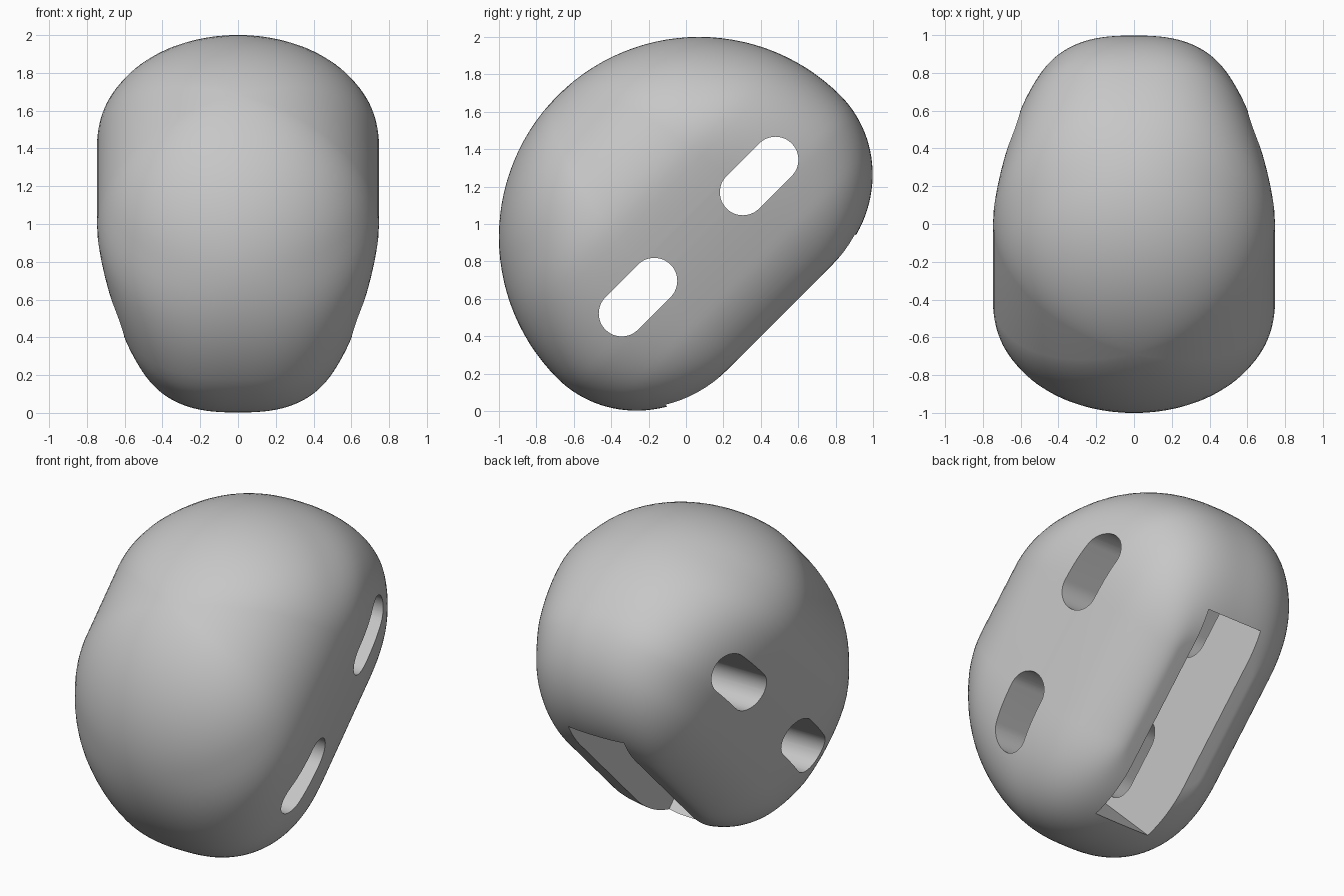
import bpy, bmesh, math
from mathutils import Matrix

cube = bpy.data.objects.get("Cube")
if cube:
    bpy.data.objects.remove(cube, do_unlink=True)

# Everything is made lying on its flat base, then tilted onto its end
TILT = Matrix.Translation((0, 0.5, 0.5)) @ Matrix.Rotation(math.radians(45), 4, 'X')
SEGMENTS, ROWS = 128, 28

grey = bpy.data.materials.new("plain grey")
grey.use_nodes = True
colour = (0.57, 0.57, 0.57, 1)
grey.diffuse_color = colour
grey.node_tree.nodes["Principled BSDF"].inputs["Base Color"].default_value = colour


def make_object(name, bm):
    bmesh.ops.recalc_face_normals(bm, faces=bm.faces)
    bm.transform(TILT)
    mesh = bpy.data.meshes.new(name)
    bm.to_mesh(mesh)
    bm.free()
    mesh.materials.append(grey)
    obj = bpy.data.objects.new(name, mesh)
    bpy.context.collection.objects.link(obj)
    return obj


def half_width(h):
    """Half width at a height above the base: round dome, tapered sides, soft lower edge."""
    if h > 0.99:
        return 0.747 * math.sqrt(max(0, 1 - ((h - 0.99) / 0.688) ** 2))
    width = 0.747 - 0.31 * (0.99 - h) ** 1.4
    if h < 0.3:
        width -= 0.17 * (1 - math.sqrt(max(0, 1 - (1 - h / 0.3) ** 2)))
    return width


def squareness(h):
    return 2.6 - 0.6 * min(1, max(0, (h - 0.5) / 0.7))


def signed_power(value, power):
    return math.copysign(abs(value) ** power, value)


# Rounded body, lofted from rings with straight sides and rounded ends:
# each row holds height, half length and half length of the straight part
rows = []
for i in range(ROWS + 1):
    angle = math.pi / 2 * i / ROWS
    rows.append((0.61 * (1 - math.cos(angle)), 0.43 + 0.64 * math.sin(angle), 0.3))
for i in range(1, ROWS):
    angle = math.pi / 2 * i / ROWS
    rows.append((0.61 + 1.068 * math.sin(angle), 1.07 * math.cos(angle), 0.3 * math.cos(angle)))

bm = bmesh.new()
rings = []
for h, half_length, straight in rows:
    power = 2 / squareness(h)
    ring = []
    for k in range(SEGMENTS):
        a = 2 * math.pi * (k + 0.5) / SEGMENTS
        y = (half_length - straight) * signed_power(math.cos(a), power)
        ring.append(bm.verts.new((half_width(h) * signed_power(math.sin(a), power),
                                  y + math.copysign(straight, y), h)))
    rings.append(ring)
for low, high in zip(rings, rings[1:]):
    for k in range(SEGMENTS):
        n = (k + 1) % SEGMENTS
        bm.faces.new((low[k], low[n], high[n], high[k]))
bm.faces.new(rings[0])
crown = bm.verts.new((0, 0, 1.678))
for k in range(SEGMENTS):
    bm.faces.new((rings[-1][k], rings[-1][(k + 1) % SEGMENTS], crown))
body = make_object("rounded_body", bm)


# Cutters: two slots from side to side, and a pocket in the base
def slot_cutter(name, centre, half_span=0.123, radius=0.123, steps=24):
    bm = bmesh.new()
    outline = []
    for side in (1, -1):
        for i in range(steps + 1):
            a = -math.pi / 2 + math.pi * i / steps
            outline.append(bm.verts.new((-1, centre + side * (half_span + radius * math.cos(a)),
                                         0.612 + side * radius * math.sin(a))))
    face = bm.faces.new(outline)
    new = bmesh.ops.extrude_face_region(bm, geom=[face])["geom"]
    bmesh.ops.translate(bm, vec=(2, 0, 0),
                        verts=[v for v in new if isinstance(v, bmesh.types.BMVert)])
    return make_object(name, bm)


def pocket_cutter(name, start, end, width, depth):
    bm = bmesh.new()
    bmesh.ops.create_cube(bm, size=1)
    bmesh.ops.scale(bm, vec=(width, end - start, depth + 0.3), verts=bm.verts)
    bmesh.ops.translate(bm, vec=(0, (start + end) / 2, (depth - 0.3) / 2), verts=bm.verts)
    return make_object(name, bm)


cutters = [slot_cutter("lower_slot_cutter", -0.458),
           slot_cutter("upper_slot_cutter", 0.458),
           pocket_cutter("base_pocket_cutter", -0.76, 0.6, 0.39, 0.76)]

bpy.ops.object.select_all(action='DESELECT')
bpy.context.view_layer.objects.active = body
body.select_set(True)
for cutter in cutters:
    cutter.hide_render = True
    cut = body.modifiers.new(cutter.name, 'BOOLEAN')
    cut.operation = 'DIFFERENCE'
    cut.solver = 'EXACT'
    cut.object = cutter
    bpy.ops.object.modifier_apply(modifier=cut.name)
    bpy.data.objects.remove(cutter, do_unlink=True)

bpy.ops.object.shade_smooth_by_angle(angle=math.radians(30))
